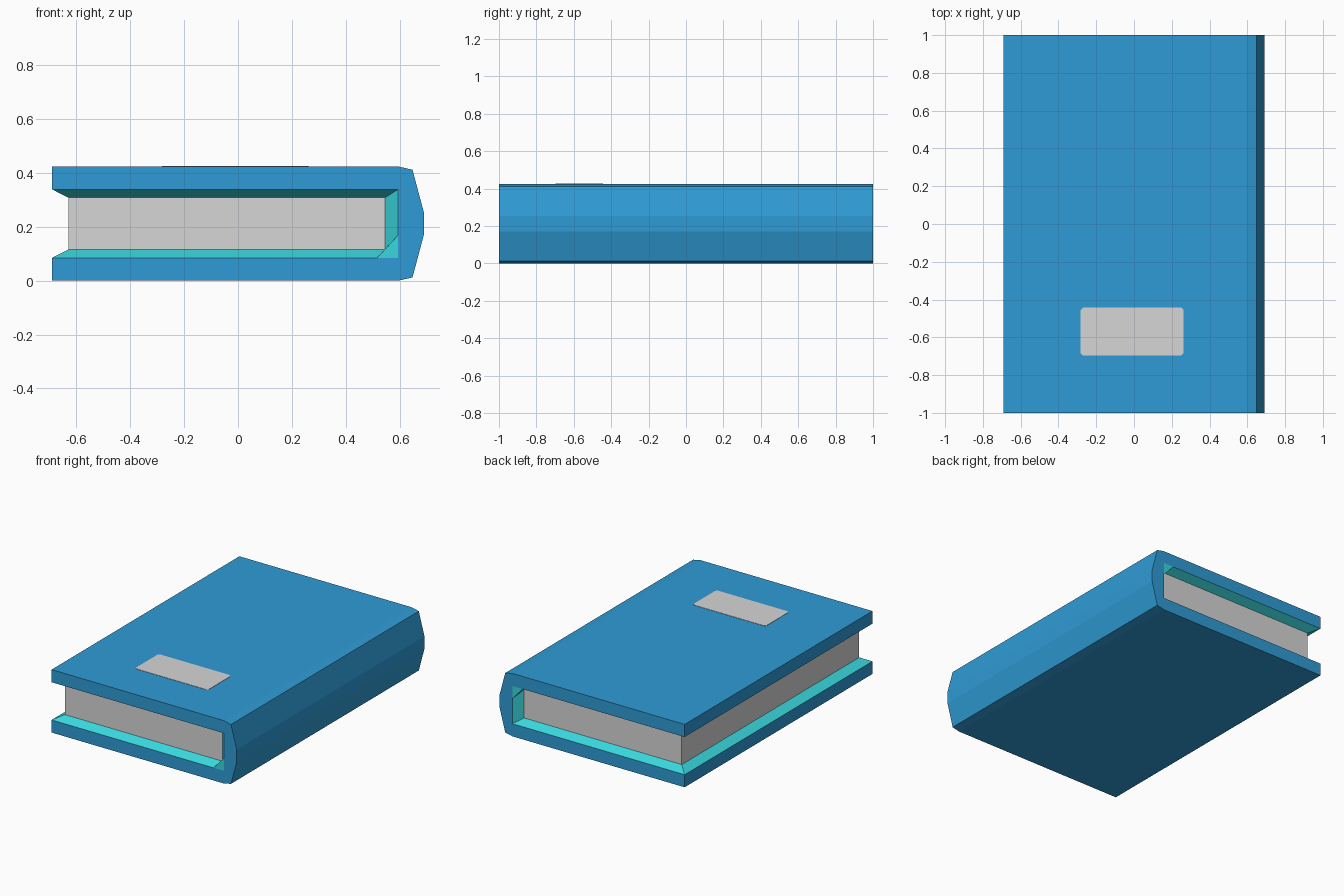
import bpy
import bmesh
from mathutils import Vector

if "Cube" in bpy.data.objects:
    bpy.data.objects.remove(bpy.data.objects["Cube"])

MID = 0.212                      # height of the book's middle plane
EDGE, HINGE, INNER = -0.69, 0.595, 0.127
PAGE_X0, PAGE_X1, PAGE_Y, PAGE_Z = -0.63, 0.545, 0.945, 0.096


def material(name, rgb):
    mat = bpy.data.materials.new(name)
    mat.use_nodes = True
    colour = (*rgb, 1)
    mat.diffuse_color = colour
    mat.node_tree.nodes["Principled BSDF"].inputs["Base Color"].default_value = colour
    return mat


blue = material("cover_blue", (0.028, 0.33, 0.67))
teal = material("endpaper_teal", (0.042, 0.68, 0.72))
grey = material("paper_grey", (0.67, 0.67, 0.67))


def finish(name, bm, mat):
    bmesh.ops.recalc_face_normals(bm, faces=bm.faces)
    mesh = bpy.data.meshes.new(name)
    bm.to_mesh(mesh)
    bm.free()
    mesh.materials.append(mat)
    obj = bpy.data.objects.new(name, mesh)
    bpy.context.collection.objects.link(obj)
    return obj


def prism(name, outline, depth, mat):
    """Extrude a flat outline along a vector."""
    bm = bmesh.new()
    face = bm.faces.new([bm.verts.new(p) for p in outline])
    new = bmesh.ops.extrude_face_region(bm, geom=[face])["geom"]
    moved = [v for v in new if isinstance(v, bmesh.types.BMVert)]
    bmesh.ops.translate(bm, verts=moved, vec=Vector(depth))
    return finish(name, bm, mat)


def hull(name, points, mat):
    """Convex solid around a few corner points."""
    bm = bmesh.new()
    for p in points:
        bm.verts.new(p)
    bmesh.ops.convex_hull(bm, input=bm.verts)
    bmesh.ops.dissolve_limit(bm, angle_limit=0.01, verts=bm.verts, edges=bm.edges)
    return finish(name, bm, mat)


def rect(xs, y, zs):
    return [(x, s * y, MID + z) for x in xs for s in (-1, 1) for z in zs]


# Cover: C-shaped profile with a faceted spine, mirrored about the middle plane
upper = [(HINGE, INNER), (EDGE, INNER), (EDGE, MID), (HINGE, MID), (0.648, 0.2), (0.69, 0.042)]
profile = upper + [(x, -z) for x, z in reversed(upper)]
prism("cover", [(x, -1, MID + z) for x, z in profile], (0, 2, 0), blue)

# Page block
hull("pages", rect((PAGE_X0, PAGE_X1), PAGE_Y, (-PAGE_Z, PAGE_Z)), grey)

# Endpapers sloping from the cover to the page block
for name, side in (("lower_endpaper", -1), ("upper_endpaper", 1)):
    hull(name, rect((EDGE, HINGE), 1, (side * INNER,))
         + rect((PAGE_X0, PAGE_X1), PAGE_Y, (side * PAGE_Z,)), teal)
hull("spine_lining", rect((HINGE,), 1, (-INNER, INNER))
     + rect((PAGE_X1,), PAGE_Y, (-PAGE_Z, PAGE_Z)), teal)

# Corner gussets: low at the front end, high at the back end
for name, s in (("front_gusset", -1), ("back_gusset", 1)):
    hull(name, [(0.517, s, MID + s * INNER), (HINGE, s, MID + s * INNER),
                (HINGE, s, MID + s * 0.042), (PAGE_X1, s * PAGE_Y, MID + s * PAGE_Z)], teal)

# Cover label with slightly clipped corners
cx, cy, hw, hd, clip = -0.01, -0.57, 0.272, 0.127, 0.012
label = []
for sx, sy in ((1, 1), (-1, 1), (-1, -1), (1, -1)):
    pair = [(sx * hw, sy * (hd - clip)), (sx * (hw - clip), sy * hd)]
    label += pair if sx * sy > 0 else pair[::-1]
prism("cover_label", [(cx + x, cy + y, 2 * MID - 0.002) for x, y in label], (0, 0, 0.004), grey)
